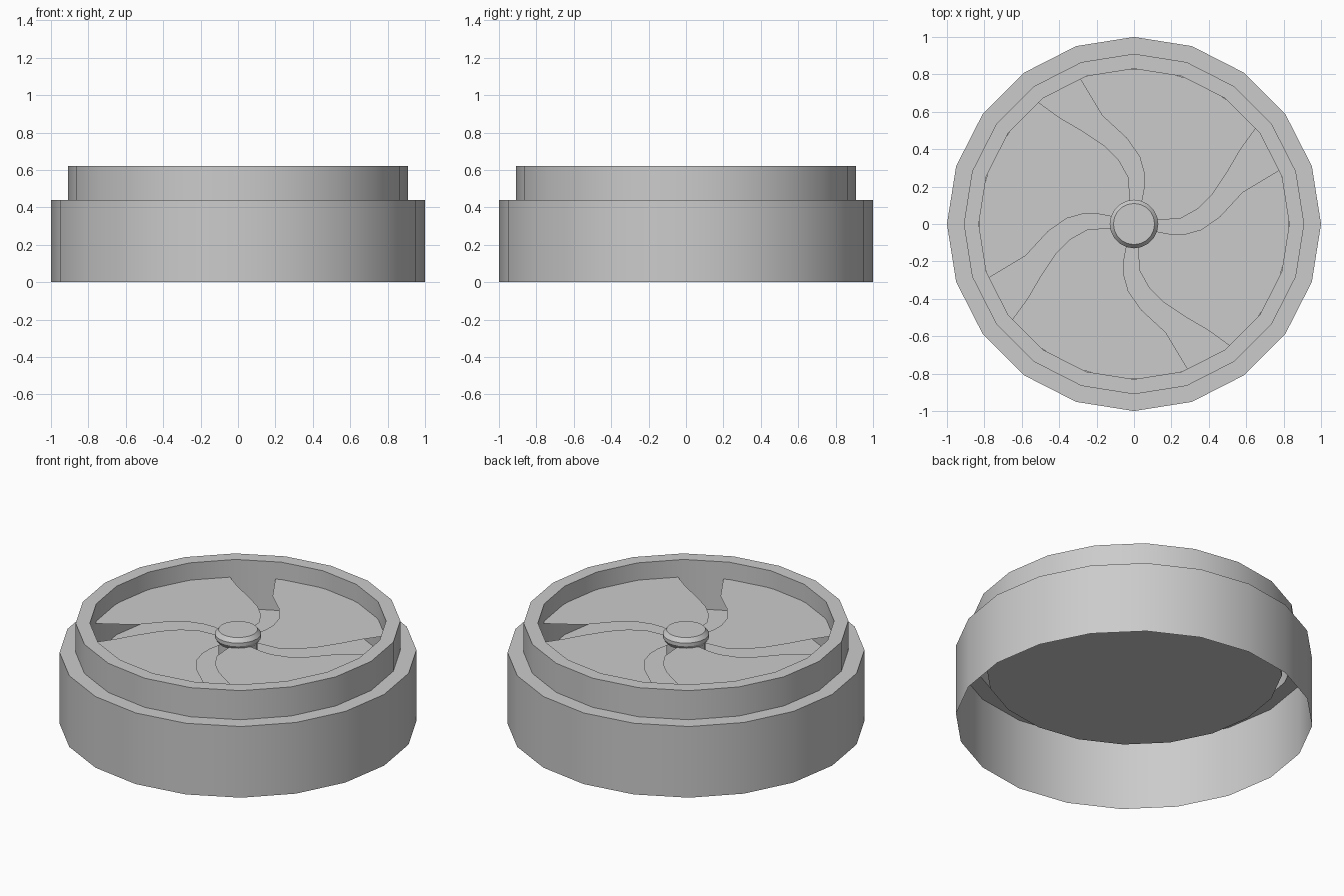
import bpy, bmesh, math
from mathutils import Matrix, Vector

if "Cube" in bpy.data.objects:
    bpy.data.objects.remove(bpy.data.objects["Cube"])

SIDES = 20


def finish(name, bm):
    mesh = bpy.data.meshes.new(name)
    bm.to_mesh(mesh)
    bm.free()
    obj = bpy.data.objects.new(name, mesh)
    bpy.context.collection.objects.link(obj)
    bpy.ops.object.select_all(action='DESELECT')
    obj.select_set(True)
    bpy.context.view_layer.objects.active = obj
    bpy.ops.object.shade_smooth_by_angle(angle=math.radians(30))
    return obj


def lathe(name, profile):
    """Spin an (r, z) profile around the z axis."""
    bm = bmesh.new()
    verts = [bm.verts.new((r, 0, z)) for r, z in profile]
    edges = [bm.edges.new(pair) for pair in zip(verts, verts[1:])]
    bmesh.ops.spin(bm, geom=verts + edges, cent=(0, 0, 0), axis=(0, 0, 1),
                   angle=math.tau, steps=SIDES, use_merge=True)
    bmesh.ops.remove_doubles(bm, verts=bm.verts, dist=1e-4)
    bmesh.ops.recalc_face_normals(bm, faces=bm.faces)
    # the floor is near the axis and must face up
    floor = min(bm.faces, key=lambda f: f.calc_center_median().xy.length)
    if floor.normal.z < 0:
        bmesh.ops.reverse_faces(bm, faces=bm.faces)
    return finish(name, bm)


# Stepped housing: open skirt, ledge, raised rim and recessed floor
lathe("housing", [(0, .32), (.83, .32), (.83, .62), (.91, .62),
                  (.91, .44), (1, .44), (1, 0)])

# Centre cap with bevelled edges
lathe("hub", [(0, .575), (.11, .575), (.13, .55), (.13, .53), (.11, .5), (.11, .32)])

# Four thin curved blades floating above the floor
LEAD = [(.12, .02), (.25, .03), (.34, .08), (.42, .16), (.5, .28), (.57, .4), (.65, .51)]
TRAIL = [(.78, .29), (.58, .17), (.46, .04), (.36, -.03), (.27, -.055), (.2, -.055), (.12, -.04)]
BLADE_Z = .513

trail_next = [(-y, x) for x, y in TRAIL]
arc = [(.828 * math.cos(math.radians(a)), .828 * math.sin(math.radians(a)))
       for a in range(46, 110, 8)]
bm = bmesh.new()
for i in range(4):
    turn = Matrix.Rotation(i * math.pi / 2, 3, 'Z')
    outline = LEAD + arc + trail_next
    bm.faces.new([bm.verts.new(turn @ Vector((x, y, BLADE_Z))) for x, y in outline])
bm.normal_update()
for f in bm.faces:
    if f.normal.z < 0:
        f.normal_flip()
finish("fan_blades", bm)
